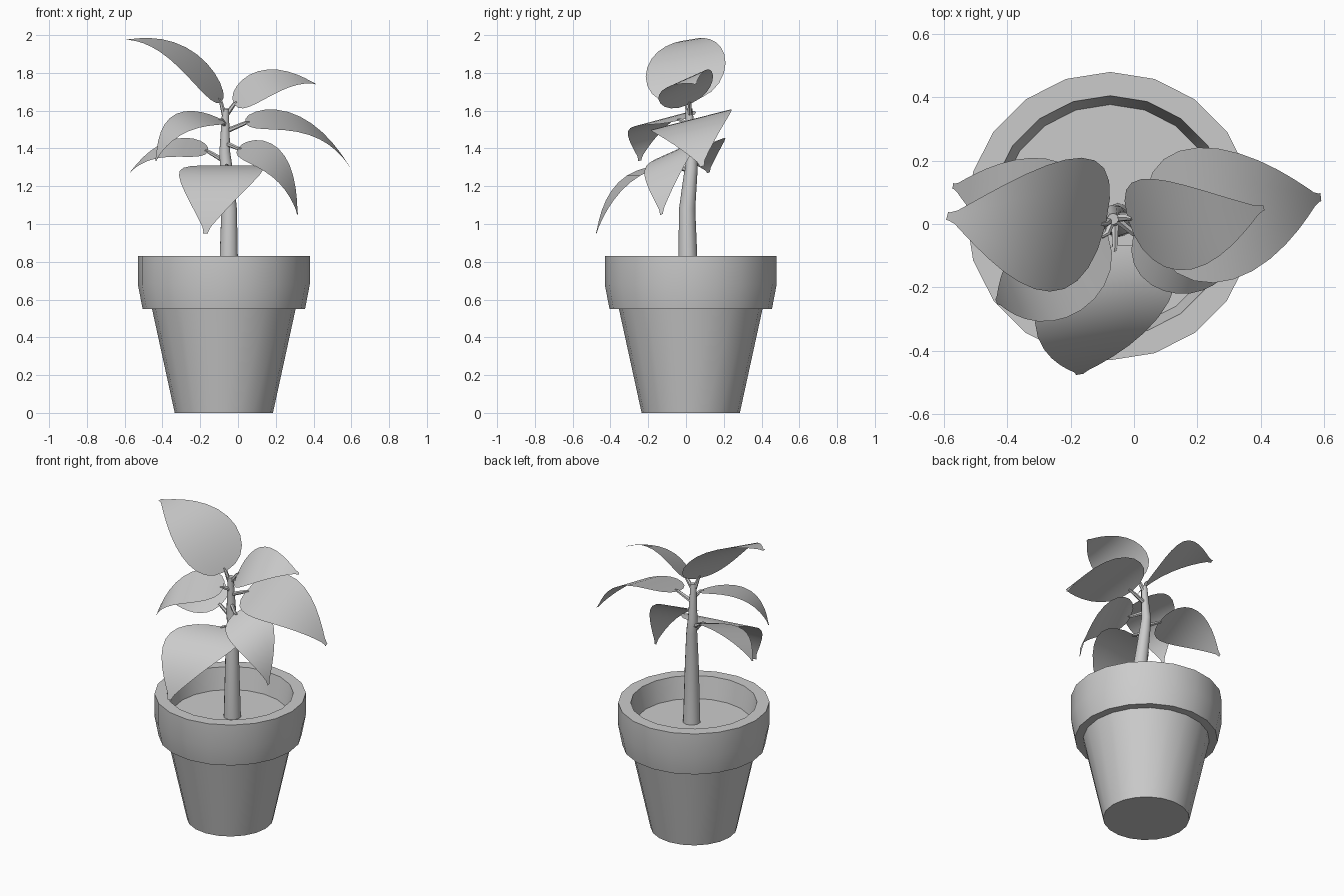
import bpy, bmesh, math
from mathutils import Vector as V

if "Cube" in bpy.data.objects:
    bpy.data.objects.remove(bpy.data.objects["Cube"])

CENTRE = V((-0.075, 0.025, 0))


def make_object(name, bm, angle=35):
    me = bpy.data.meshes.new(name)
    bm.to_mesh(me)
    bm.free()
    ob = bpy.data.objects.new(name, me)
    bpy.context.collection.objects.link(ob)
    bpy.ops.object.select_all(action='DESELECT')
    ob.select_set(True)
    bpy.context.view_layer.objects.active = ob
    bpy.ops.object.shade_smooth_by_angle(angle=math.radians(angle))


def loft(bm, rings, closed):
    rows = [[bm.verts.new(p) for p in r] for r in rings]
    for a, b in zip(rows, rows[1:]):
        n = len(a)
        for i in range(n if closed else n - 1):
            j = (i + 1) % n
            bm.faces.new((a[i], a[j], b[j], b[i]))
    if closed:
        bm.faces.new(rows[0][::-1])
        bm.faces.new(rows[-1])


def ring(centre, radius, u, w, sides):
    angles = [k * math.tau / sides for k in range(sides)]
    return [centre + radius * (u * math.cos(a) + w * math.sin(a)) for a in angles]


def lathe(name, profile, sides=20):
    bm = bmesh.new()
    loft(bm, [ring(CENTRE + V((0, 0, z)), r, V((1, 0, 0)), V((0, 1, 0)), sides) for r, z in profile], True)
    make_object(name, bm)


def tube(name, pts, radii, sides):
    rings = []
    for i, (p, r) in enumerate(zip(pts, radii)):
        d = (pts[min(i + 1, len(pts) - 1)] - pts[max(i - 1, 0)]).normalized()
        u = d.cross(V((0.3, 1, 0.2))).normalized()
        rings.append(ring(p, r, u, d.cross(u), sides))
    bm = bmesh.new()
    loft(bm, rings, True)
    make_object(name, bm, 50)


def stem_point(z):
    for a, b in zip(STEM, STEM[1:]):
        if z <= b.z:
            return a.lerp(b, (z - a.z) / (b.z - a.z))
    return STEM[-1]


def half_width(t, peak=0.286):
    # broad near the base, tapering to the tip
    return max((t / peak) ** 0.42 * ((1 - t) / (1 - peak)) ** 1.05, 0.06)


def leaf(name, stem_z, base, bend, tip, side, half, steps=14):
    # blade swept along a quadratic curve, plus a thin stalk to the stem
    base, bend, tip = V(base), V(bend), V(tip)
    s = V(side).normalized() * half
    rows = []
    for i in range(steps + 1):
        t = (1 - math.cos(math.pi * i / steps)) / 2
        mid = base * (1 - t) ** 2 + bend * 2 * t * (1 - t) + tip * t * t
        rows.append([mid + s * half_width(t) * k / 2 for k in range(-2, 3)])
    bm = bmesh.new()
    loft(bm, rows, False)
    make_object(name + "_leaf", bm, 60)
    tube(name + "_stalk", [stem_point(stem_z), base, base.lerp(bend, 0.06)], [.014, .010, .005], 6)


# Pot with rim, soil closing the inside
lathe("pot", [(.26, 0), (.38, .55), (.43, .55), (.455, .68), (.455, .83), (.38, .83), (.352, .69)])

# Main stem
STEM = [V(p) for p in ((-.05, .012, .68), (-.047, .006, 1.08), (-.062, .028, 1.3),
                       (-.07, .03, 1.38), (-.066, .016, 1.61))]
tube("stem", STEM, [.054, .043, .034, .03, .018], 10)

# Leaves: stalk height on stem, base, bend, tip, side direction, half width
leaf("top_left", 1.55, (-.09, 0, 1.645), (-.3, -.01, 2.0), (-.59, .025, 1.975), (.1, .42, .07), .22)
leaf("top_right", 1.57, (-.02, .02, 1.635), (.19, -.04, 1.835), (.41, .052, 1.742), (-.08, .29, .13), .163)
leaf("middle_right", 1.49, (.04, .025, 1.535), (.39, .02, 1.62), (.59, .085, 1.305), (-.05, .43, .11), .222)
leaf("lower_right", 1.43, (0, -.03, 1.4), (.27, -.12, 1.385), (.315, -.13, 1.05), (.08, .27, .12), .155)
leaf("front", 1.28, (-.06, -.07, 1.31), (-.11, -.38, 1.31), (-.172, -.475, .95), (.42, .07, 0), .222)
leaf("middle_left", 1.52, (-.085, -.03, 1.55), (-.36, -.22, 1.61), (-.435, -.245, 1.335), (-.12, .3, .08), .163)
leaf("back_left", 1.33, (-.16, .045, 1.385), (-.42, .07, 1.46), (-.572, .12, 1.272), (.04, .29, .1), .155)
